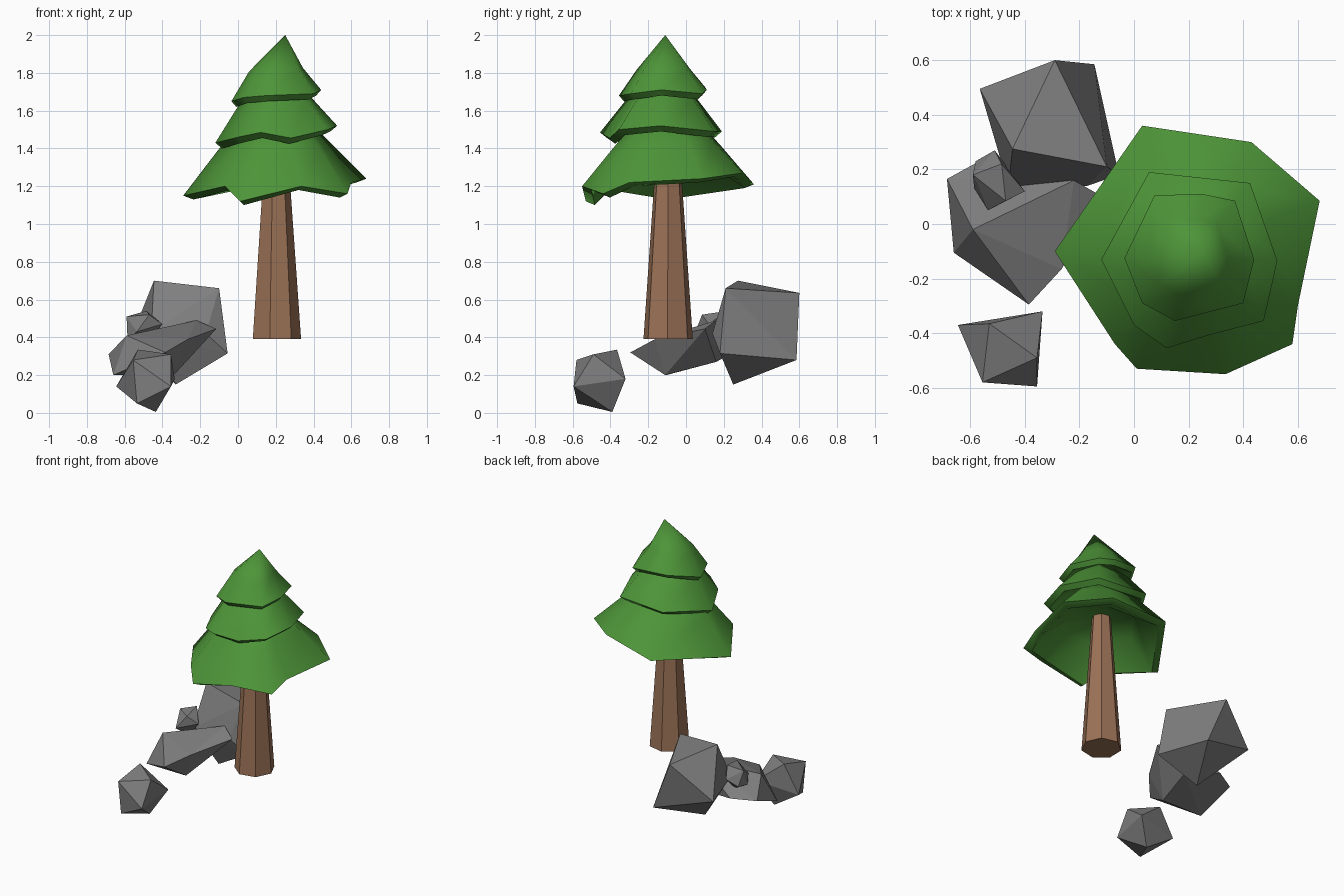
import bpy, bmesh, math
from mathutils import Vector, Matrix

if "Cube" in bpy.data.objects:
    bpy.data.objects.remove(bpy.data.objects["Cube"])


def material(name, col):
    m = bpy.data.materials.new(name)
    m.diffuse_color = (*col, 1)
    m.use_nodes = True
    m.node_tree.nodes["Principled BSDF"].inputs["Base Color"].default_value = m.diffuse_color
    return m


GREEN = material("pine green", (0.075, 0.30, 0.04))
BROWN = material("bark brown", (0.33, 0.17, 0.095))
GREY = material("stone grey", (0.21, 0.21, 0.21))


def finish(name, bm, mat):
    bmesh.ops.recalc_face_normals(bm, faces=bm.faces)
    me = bpy.data.meshes.new(name)
    bm.to_mesh(me)
    bm.free()
    me.materials.append(mat)
    ob = bpy.data.objects.new(name, me)
    bpy.context.collection.objects.link(ob)
    return ob


def rock(name, points):
    """Faceted boulder: convex hull of its corner points."""
    bm = bmesh.new()
    for p in points:
        bm.verts.new(p)
    res = bmesh.ops.convex_hull(bm, input=bm.verts)
    junk = [g for g in set(res["geom_interior"] + res["geom_unused"])
            if isinstance(g, bmesh.types.BMVert)]
    bmesh.ops.delete(bm, geom=junk, context='VERTS')
    finish(name, bm, GREY)


def tier(name, rim, axis, mid_scale, mid_z, apex, lip):
    """Skirt of needles: tip, shoulder ring, jagged rim, lower lip, hollow inside."""
    bm = bmesh.new()
    c = Vector(axis)
    rim_z = sum(p[2] for p in rim) / len(rim)

    def ring(scale, zf):
        return [bm.verts.new((*(c + (Vector(p[:2]) - c) * scale), zf(p[2]))) for p in rim]

    rings = [ring(mid_scale, lambda z: mid_z + 0.3 * (z - rim_z)),
             ring(1.0, lambda z: z),
             ring(0.89, lambda z: z - lip),
             ring(0.52, lambda z: mid_z - 0.09)]
    top = bm.verts.new(apex)
    under = bm.verts.new((*c, mid_z - 0.03))
    n = len(rim)
    for i in range(n):
        j = (i + 1) % n
        bm.faces.new((top, rings[0][i], rings[0][j]))
        for a, b in zip(rings, rings[1:]):
            bm.faces.new((a[i], b[i], b[j], a[j]))
        bm.faces.new((rings[-1][i], under, rings[-1][j]))
    ob = finish(name, bm, GREEN)
    bpy.ops.object.select_all(action='DESELECT')
    ob.select_set(True)
    bpy.context.view_layer.objects.active = ob
    bpy.ops.object.shade_smooth_by_angle(angle=math.radians(65))


# Trunk: tapered seven-sided post
bm = bmesh.new()
bmesh.ops.create_cone(bm, cap_ends=True, segments=7, radius1=0.134, radius2=0.06, depth=1.05)
bmesh.ops.rotate(bm, verts=bm.verts, matrix=Matrix.Rotation(math.radians(12), 3, 'Z'))
bmesh.ops.translate(bm, verts=bm.verts, vec=(0.2, -0.095, 0.39 + 0.525))
finish("trunk", bm, BROWN)

# Three foliage tiers
tier("lower_foliage",
     [(-0.29, -0.10, 1.15), (0.03, 0.36, 1.21), (0.43, 0.30, 1.27), (0.68, 0.085, 1.24),
      (0.60, -0.30, 1.22), (0.58, -0.44, 1.16), (0.335, -0.55, 1.20), (0.01, -0.53, 1.12),
      (-0.07, -0.44, 1.20)],
     (0.20, -0.10), 0.6, 1.42, (0.2, -0.1, 1.72), 0.02)
tier("middle_foliage",
     [(-0.12, -0.13, 1.43), (0.055, 0.19, 1.49), (0.425, 0.15, 1.49), (0.525, -0.135, 1.52),
      (0.475, -0.355, 1.50), (0.28, -0.405, 1.455), (0.12, -0.455, 1.485), (0.0, -0.37, 1.46)],
     (0.20, -0.12), 0.6, 1.65, (0.2, -0.12, 1.83), 0.03)
tier("upper_foliage",
     [(-0.035, -0.125, 1.65), (0.075, 0.105, 1.72), (0.25, 0.11, 1.71), (0.37, 0.085, 1.69),
      (0.44, -0.13, 1.71), (0.40, -0.29, 1.69), (0.15, -0.355, 1.68), (0.03, -0.29, 1.67)],
     (0.20, -0.12), 0.6, 1.82, (0.25, -0.11, 2.0), 0.03)

# Boulders
rock("large_rock",
     [(-0.445, 0.275, 0.70), (-0.10, 0.21, 0.66), (-0.29, 0.60, 0.635), (-0.145, 0.585, 0.28),
      (-0.565, 0.495, 0.40), (-0.055, 0.18, 0.315), (-0.33, 0.25, 0.15), (-0.46, 0.14, 0.42),
      (-0.17, 0.14, 0.42)])
rock("flat_rock",
     [(-0.685, 0.165, 0.31), (-0.66, -0.105, 0.20), (-0.59, -0.02, 0.41), (-0.385, -0.295, 0.32),
      (-0.265, -0.165, 0.39), (-0.115, 0.10, 0.445), (-0.22, 0.16, 0.49), (-0.34, -0.11, 0.20),
      (-0.30, 0.16, 0.27), (-0.53, 0.25, 0.32)])
rock("small_rock",
     [(-0.53, -0.365, 0.335), (-0.645, -0.37, 0.14), (-0.335, -0.32, 0.18), (-0.355, -0.49, 0.31),
      (-0.555, -0.58, 0.28), (-0.355, -0.595, 0.14), (-0.535, -0.575, 0.05), (-0.435, -0.39, 0.005)])
rock("pebble",
     [(-0.59, 0.18, 0.51), (-0.485, 0.22, 0.54), (-0.47, 0.085, 0.52), (-0.535, 0.05, 0.43),
      (-0.585, 0.13, 0.39), (-0.40, 0.12, 0.47), (-0.51, 0.27, 0.46), (-0.50, 0.15, 0.35),
      (-0.58, 0.23, 0.41)])
